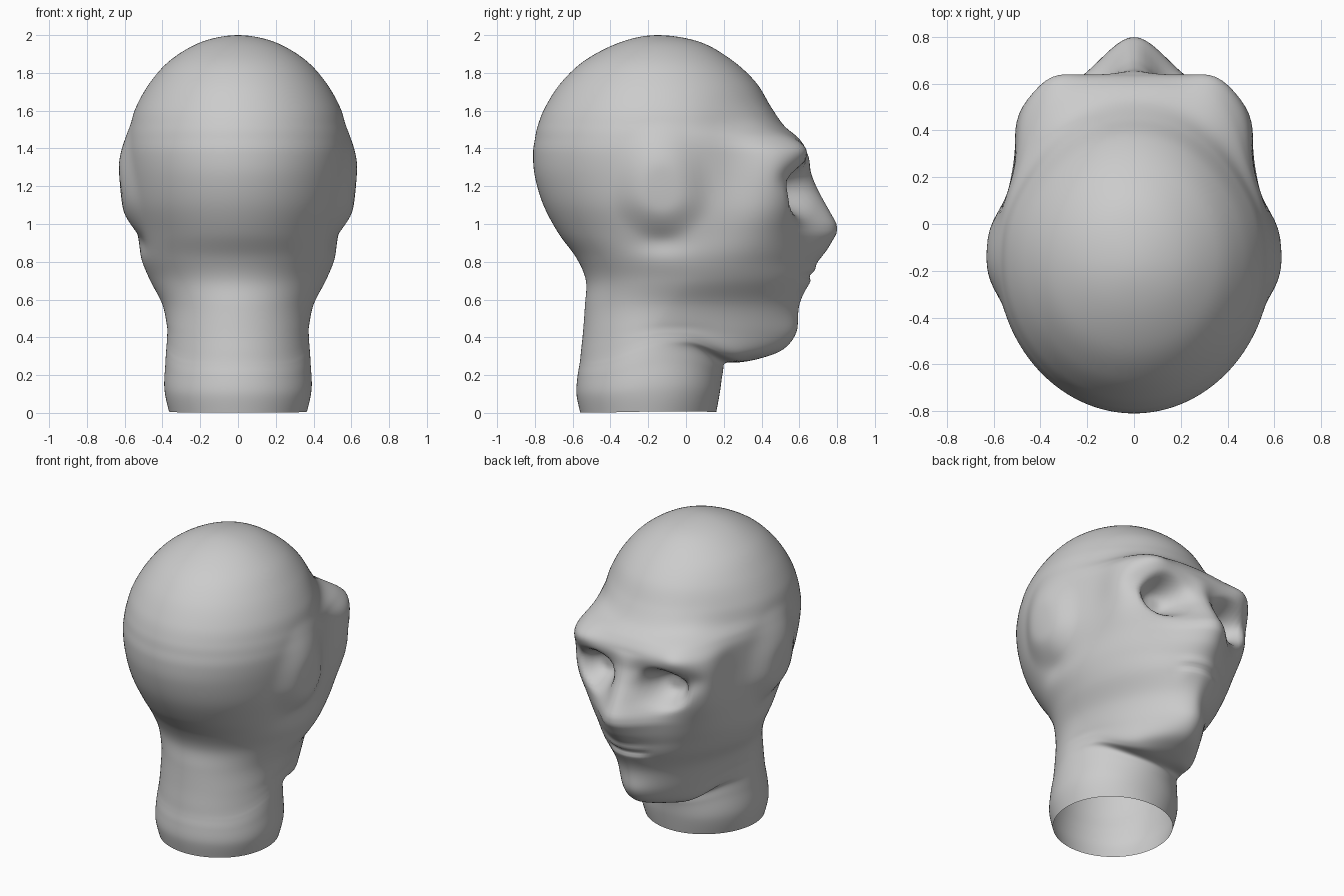
import bpy, bmesh, math

if "Cube" in bpy.data.objects:
    bpy.data.objects.remove(bpy.data.objects["Cube"])

SEG, SUB = 144, 8

# Horizontal sections: z, front y, back y, y of widest point, half width, front squareness
ROWS = [
    (0.00, .16, -.56, -.20, .365, 2.0), (0.10, .18, -.58, -.20, .39, 2.1),
    (0.19, .195, -.575, -.20, .385, 2.0), (0.25, .22, -.565, -.19, .38, 1.9),
    (0.285, .38, -.56, -.18, .377, 1.7), (0.335, .51, -.555, -.17, .375, 1.6),
    (0.43, .575, -.545, -.15, .377, 1.6), (0.57, .60, -.535, -.08, .40, 1.65),
    (0.70, .64, -.53, .00, .465, 1.75), (0.82, .635, -.58, .00, .515, 2.0),
    (0.95, .62, -.675, -.02, .54, 2.6), (1.10, .61, -.755, -.08, .57, 3.6),
    (1.25, .615, -.80, -.12, .585, 4.1), (1.37, .64, -.81, -.15, .588, 3.5),
    (1.45, .60, -.80, -.15, .583, 2.7), (1.52, .52, -.785, -.15, .57, 2.2),
    (1.62, .45, -.745, -.15, .54, 2.05), (1.75, .37, -.66, -.15, .465, 2.0),
    (1.87, .24, -.53, -.15, .355, 2.0), (1.965, .07, -.34, -.15, .19, 2.0),
    (2.00, -.15, -.15, -.15, .0, 2.0),
]
# Nose and muzzle: z, height above the face, half width
NOSE = [(.68, 0, .17), (.79, .05, .17), (.86, .115, .175), (.95, .18, .18), (1.0, .185, .165),
        (1.08, .145, .12), (1.18, .09, .09), (1.28, .04, .085), (1.38, 0, .1)]


def spline(p0, p1, p2, p3, t):
    return [.5 * (2*b + (c-a)*t + (2*a-5*b+4*c-d)*t*t + (3*b-a-3*c+d)*t**3)
            for a, b, c, d in zip(p0, p1, p2, p3)]


def bell(*d):
    return math.exp(-sum(v * v for v in d))


def smooth(v):
    v = max(0.0, min(1.0, v))
    return v * v * (3 - 2 * v)


def nose_at(z):
    for a, b in zip(NOSE, NOSE[1:]):
        if a[0] <= z <= b[0]:
            t = (z - a[0]) / (b[0] - a[0])
            return [p + (q - p) * t for p, q in zip(a, b)][1:]
    return 0, .1


def sculpt(x, y, z):
    """Push the plain head surface into facial features."""
    side, ax = math.copysign(1, x), abs(x)
    dx = dy = 0
    # jaw line rises towards the neck
    dz = .1 * bell((z - .27) / .16) * smooth((.3 - y) / .3) * smooth((y + .5) / .4)
    # hollow behind the cheekbone and temple
    dx -= .065 * bell((y - .26) / .2, (z - 1.3) / .3) * min(1, ax / .3)
    # ear: fades upward, steps in at the lobe
    d = math.hypot((y + .13) / .27, (z - 1.16) / (.25 if z < 1.16 else .4))
    if ax > .3:
        dx += .045 * smooth((1 - d) * 1.5)
        dx -= .02 * bell((y + .13) / .13, (z - .9) / .06)
    if y > .2:
        # nose
        h, w = nose_at(z)
        dy += h * bell(ax / w)
        # brow ridge
        dy += .045 * bell((ax - .36) / .11, (z - 1.42) / .08)
        # eye socket
        e = math.hypot((ax - .25) / .175, (z - 1.18) / .155)
        dy -= .145 * smooth((1 - e) * 1.5)
        # outer rim of the socket sits further back than the brow
        dy -= .03 * bell((ax - .43) / .08, (z - 1.24) / .07)
        # mouth line and lips
        lip = smooth((.17 - ax) / .08)
        dy += .018 * lip * bell((z - .71) / .06) - .03 * lip * bell((z - .725) / .017)
        # chin
        dy += .015 * bell((ax - .05) / .09, (z - .42) / .08)
    return x + side * dx, y + dy, z + dz


# Head and neck: one lofted skin, open below the neck
top = list(ROWS[-2])
top[4] = -top[4]
top[1], top[2] = top[2], top[1]
pts = [ROWS[0]] + ROWS + [top]
sections = [spline(*pts[i:i + 4], k / SUB) for i in range(len(ROWS) - 1) for k in range(SUB)]

bm = bmesh.new()
rings = []
for z, yf, yb, ym, w, n in sections:
    ring = []
    for j in range(SEG):
        a = 2 * math.pi * j / SEG
        c, s = math.cos(a), math.sin(a)
        e = n if s > 0 else 2.0
        r = (abs(c) ** e + abs(s) ** e) ** (-1 / e)
        y = ym + r * s * ((yf - ym) if s > 0 else (ym - yb))
        ring.append(bm.verts.new(sculpt(w * r * c, y, min(z, 2.0))))
    rings.append(ring)
for a, b in zip(rings, rings[1:]):
    for j in range(SEG):
        k = (j + 1) % SEG
        bm.faces.new((a[j], a[k], b[k], b[j]))
crown = bm.verts.new((0, -.15, 2.0))
for j in range(SEG):
    bm.faces.new((rings[-1][j], rings[-1][(j + 1) % SEG], crown))
for f in bm.faces:
    f.smooth = True

mesh = bpy.data.meshes.new("head")
bm.to_mesh(mesh)
bm.free()
head = bpy.data.objects.new("head", mesh)
bpy.context.collection.objects.link(head)
soften = head.modifiers.new("soften", 'SMOOTH')
soften.factor, soften.iterations = .5, 3
